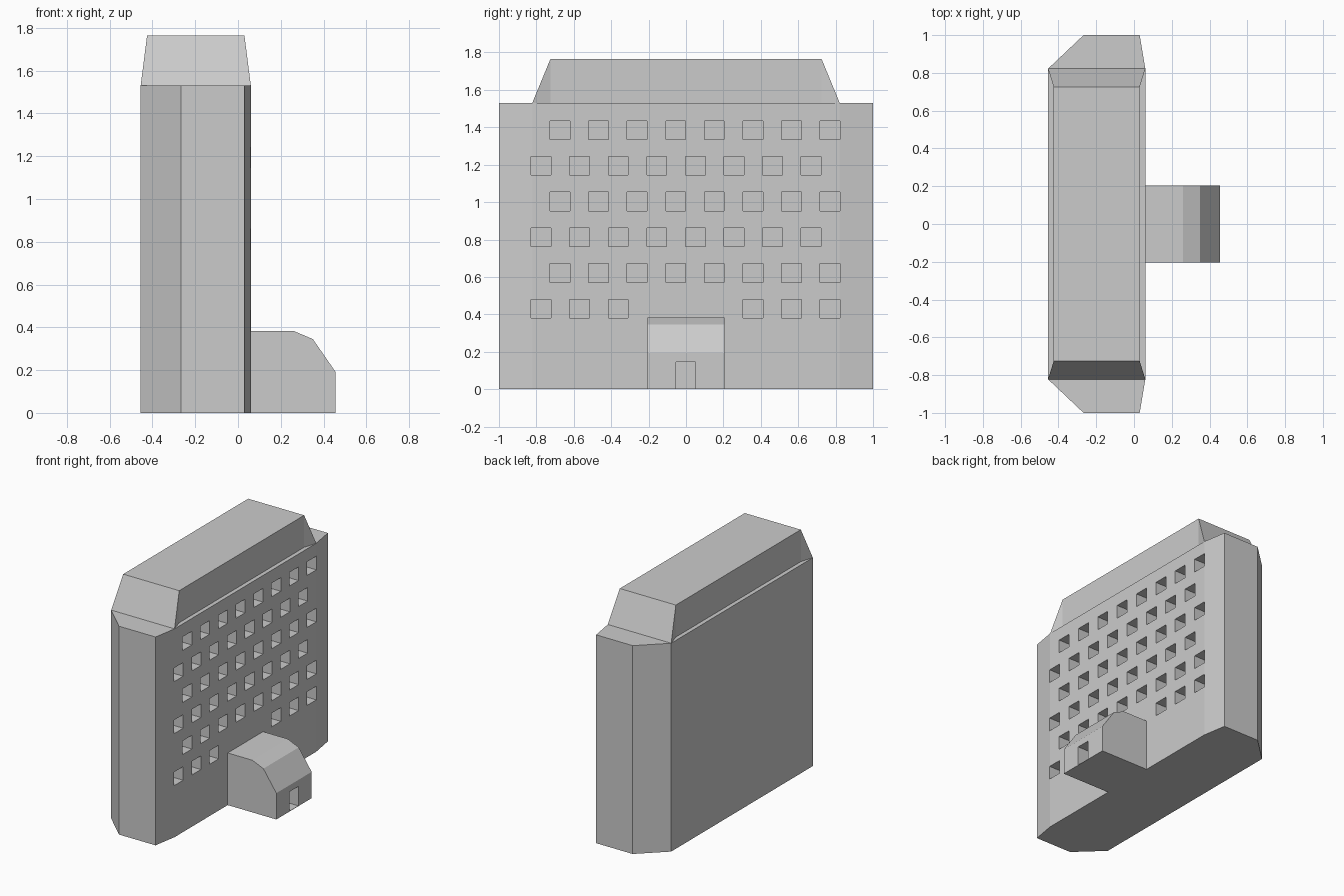
import bpy
import bmesh

if "Cube" in bpy.data.objects:
    bpy.data.objects.remove(bpy.data.objects["Cube"])

WALL_X = 0.06      # window wall
EAVES = 1.53       # top of the main block
RIDGE = 1.765      # top of the roof


def make_object(name, verts, faces):
    mesh = bpy.data.meshes.new(name)
    mesh.from_pydata(verts, [], faces)
    bm = bmesh.new()
    bm.from_mesh(mesh)
    bmesh.ops.recalc_face_normals(bm, faces=bm.faces)
    bm.to_mesh(mesh)
    bm.free()
    obj = bpy.data.objects.new(name, mesh)
    bpy.context.collection.objects.link(obj)
    return obj


def prism(name, low, high):
    """Close two matching rings of points into a solid."""
    n = len(low)
    sides = [(i, (i + 1) % n, n + (i + 1) % n, n + i) for i in range(n)]
    caps = [tuple(range(n)), tuple(range(n, 2 * n))]
    return make_object(name, low + high, sides + caps)


def cut_boxes(target, boxes):
    """Sink box-shaped recesses, each given as (min corner, max corner)."""
    verts, faces = [], []
    for (x0, y0, z0), (x1, y1, z1) in boxes:
        b = len(verts)
        verts += [(x, y, z) for x in (x0, x1) for y in (y0, y1) for z in (z0, z1)]
        faces += [tuple(b + i for i in f) for f in (
            (0, 1, 3, 2), (4, 6, 7, 5), (0, 4, 5, 1),
            (2, 3, 7, 6), (0, 2, 6, 4), (1, 5, 7, 3))]
    cutter = make_object(target.name + "_cutter", verts, faces)
    cutter.hide_render = True
    mod = target.modifiers.new("recesses", 'BOOLEAN')
    mod.operation = 'DIFFERENCE'
    mod.solver = 'EXACT'
    mod.object = cutter
    bpy.context.view_layer.objects.active = target
    bpy.ops.object.modifier_apply(modifier=mod.name)
    bpy.data.objects.remove(cutter)


# Main block: slab with chamfered ends
half = [(WALL_X, 0.822), (0.03, 1.0), (-0.267, 1.0), (-0.455, 0.822)]
outline = half + [(x, -y) for x, y in reversed(half)]
block = prism("main_block", [(x, y, 0) for x, y in outline],
              [(x, y, EAVES) for x, y in outline])

# Windows: staggered rows on the +x wall
even = [-0.674 + 0.2063 * i for i in range(8)]
odd = [-0.775 + 0.2063 * i for i in range(8)]
rows = [odd[:3] + even[5:], even, odd, even, odd, even]
windows = []
for r, row in enumerate(rows):
    z = 0.43 + 0.191 * r
    for y in row:
        windows.append(((WALL_X - 0.1, y - 0.053, z - 0.05),
                        (WALL_X + 0.1, y + 0.053, z + 0.05)))
cut_boxes(block, windows)

# Roof: upright long walls, sloping ends that flare out to the eaves
flare = [(WALL_X, -0.822), (0.03, -0.725), (0.03, 0.725), (WALL_X, 0.822),
         (-0.455, 0.822), (-0.425, 0.725), (-0.425, -0.725), (-0.455, -0.822)]
deck = [flare[i] for i in (1, 2, 5, 6)]
make_object("roof",
            [(x, y, EAVES) for x, y in flare] + [(x, y, RIDGE) for x, y in deck],
            [tuple(range(8)), (8, 9, 10, 11),
             (1, 2, 9, 8), (5, 6, 11, 10),                       # long walls
             (0, 8, 11, 7), (3, 4, 10, 9),                       # sloping ends
             (0, 1, 8), (2, 3, 9), (4, 5, 10), (6, 7, 11)])      # flared fins

# Entrance annex with faceted roof
profile = [(WALL_X, 0), (0.455, 0), (0.455, 0.193), (0.35, 0.345),
           (0.26, 0.383), (WALL_X, 0.383)]
annex = prism("entrance_annex", [(x, -0.205, z) for x, z in profile],
              [(x, 0.205, z) for x, z in profile])

# Doorway recess
cut_boxes(annex, [((0.355, -0.053, 0.003), (0.55, 0.05, 0.145))])
